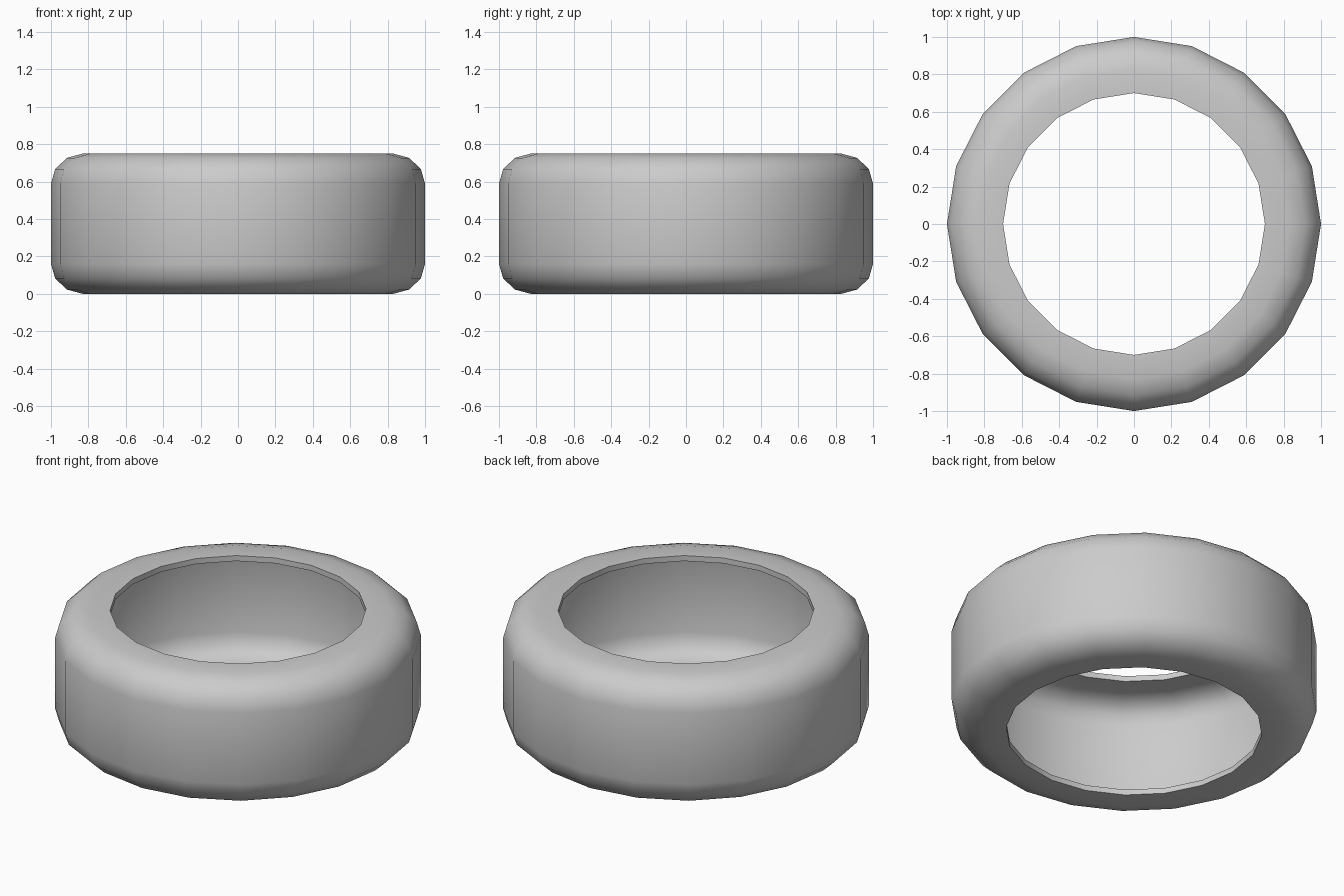
import bpy, bmesh, math

if "Cube" in bpy.data.objects:
    bpy.data.objects.remove(bpy.data.objects["Cube"])

SIDES = 20
HEIGHT = 0.75
THICK = 0.033

# Lower half of the outer profile (radius, z), mirrored for the upper half
half = [(0.70, 0.0), (0.83, 0.0), (0.915, 0.023), (0.978, 0.083), (1.0, 0.16)]
# Matching inner wall, offset by the rubber thickness
inner_half = [(0.70, THICK), (0.825, THICK), (0.899, 0.052), (0.948, 0.10), (0.967, 0.165)]


def mirrored(pts):
    return pts + [(r, HEIGHT - z) for r, z in reversed(pts)]


# Closed cross-section of the hollow tyre
profile = mirrored(half) + mirrored(inner_half)[::-1]

# Spin the section into a ring
bm = bmesh.new()
rings = []
for i in range(SIDES):
    a = 2 * math.pi * i / SIDES
    rings.append([bm.verts.new((r * math.cos(a), r * math.sin(a), z)) for r, z in profile])
n = len(profile)
for i in range(SIDES):
    a, b = rings[i], rings[(i + 1) % SIDES]
    for j in range(n):
        k = (j + 1) % n
        bm.faces.new((a[j], b[j], b[k], a[k]))
bmesh.ops.recalc_face_normals(bm, faces=bm.faces)

mesh = bpy.data.meshes.new("tyre")
bm.to_mesh(mesh)
bm.free()
tyre = bpy.data.objects.new("tyre", mesh)
bpy.context.collection.objects.link(tyre)

# Smooth tread and sidewalls, sharp lips
bpy.context.view_layer.objects.active = tyre
tyre.select_set(True)
bpy.ops.object.shade_smooth_by_angle(angle=math.radians(50))
